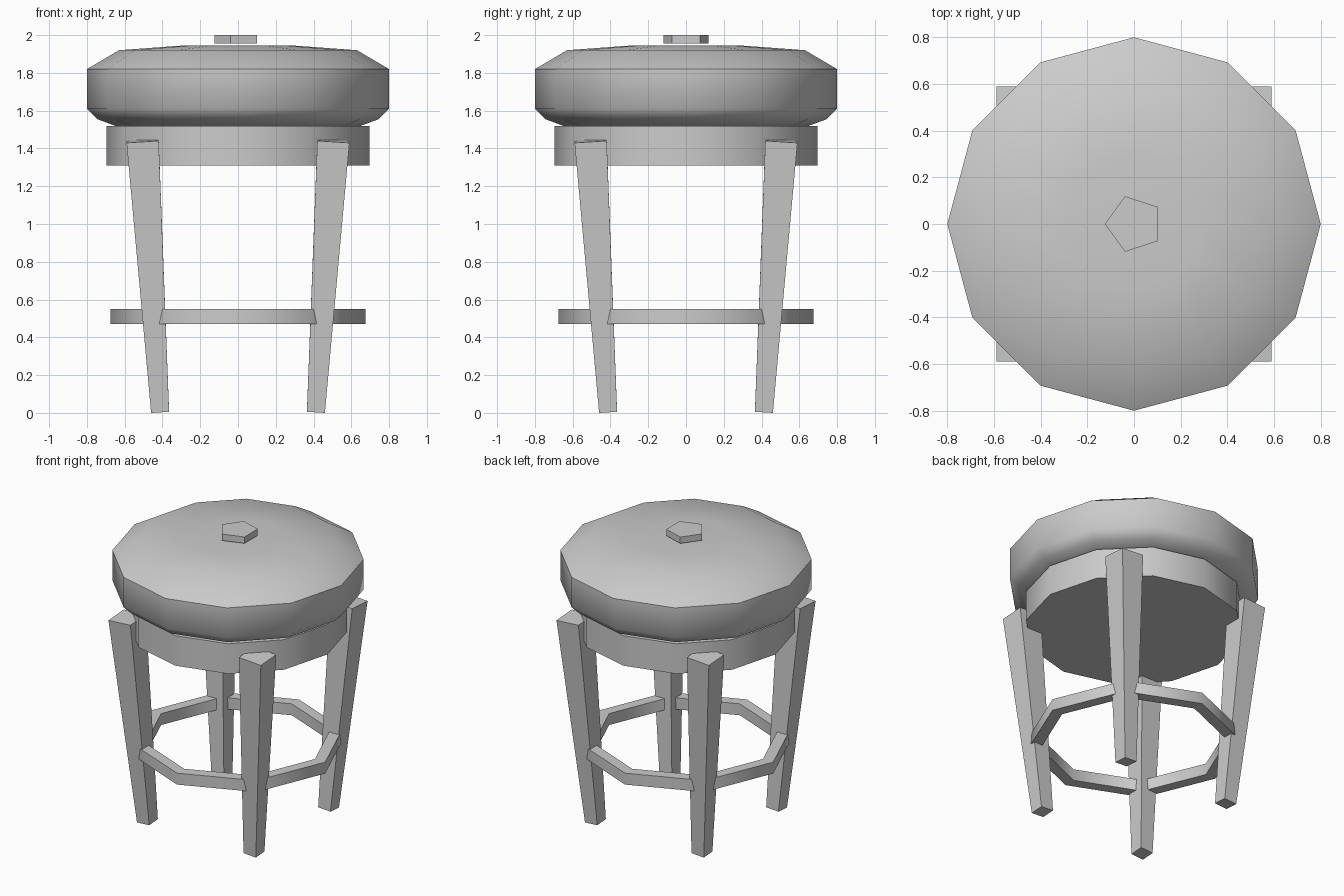
import bpy
import bmesh
from math import cos, sin, pi, radians

default = bpy.data.objects.get("Cube")
if default:
    bpy.data.objects.remove(default, do_unlink=True)

# One plain grey for the whole stool
grey = bpy.data.materials.new("plain_grey")
grey.use_nodes = True
colour = (0.6, 0.6, 0.6, 1.0)
grey.diffuse_color = colour
grey.node_tree.nodes["Principled BSDF"].inputs["Base Color"].default_value = colour


def finish(name, bm, smooth_angle=None):
    bmesh.ops.recalc_face_normals(bm, faces=bm.faces[:])
    mesh = bpy.data.meshes.new(name)
    bm.to_mesh(mesh)
    bm.free()
    mesh.materials.append(grey)
    obj = bpy.data.objects.new(name, mesh)
    bpy.context.collection.objects.link(obj)
    if smooth_angle:
        bpy.ops.object.select_all(action="DESELECT")
        obj.select_set(True)
        bpy.context.view_layer.objects.active = obj
        bpy.ops.object.shade_smooth_by_angle(angle=radians(smooth_angle))
    return obj


def lathe(name, profile, sides, start=0.0, closed=False, smooth_angle=None):
    """Turn (radius, height) points round z; cap the ends or close the loop."""
    bm = bmesh.new()
    rings = []
    for radius, z in profile:
        angles = [start + 2 * pi * i / sides for i in range(sides)]
        rings.append([bm.verts.new((radius * cos(a), radius * sin(a), z)) for a in angles])
    pairs = list(zip(rings, rings[1:]))
    if closed:
        pairs.append((rings[-1], rings[0]))
    else:
        bm.faces.new(rings[0])
        bm.faces.new(rings[-1])
    for low, high in pairs:
        for i in range(sides):
            j = (i + 1) % sides
            bm.faces.new((low[i], low[j], high[j], high[i]))
    return finish(name, bm, smooth_angle)


# Padded seat, its button and the apron below
lathe("seat_cushion",
      [(0.65, 1.52), (0.745, 1.555), (0.80, 1.61), (0.80, 1.82), (0.63, 1.92), (0.29, 1.945)],
      12, smooth_angle=50)
lathe("seat_button", [(0.125, 1.955), (0.125, 2.0)], 5, start=pi)
lathe("seat_apron", [(0.695, 1.31), (0.695, 1.52)], 12, smooth_angle=35)

# Octagonal foot ring
lathe("foot_ring", [(0.595, 0.47), (0.675, 0.47), (0.675, 0.55), (0.595, 0.55)],
      8, closed=True, smooth_angle=50)


# Tapered legs leaning outwards, with ends cut square to the lean
def leg(name, sx, sy):
    lean = 0.064
    bm = bmesh.new()
    bmesh.ops.create_cube(bm, size=2.0)
    for v in bm.verts:
        top = v.co.z > 0
        centre, half, z = (0.505, 0.085, 1.44) if top else (0.4125, 0.0475, 0.006)
        dx, dy = v.co.x * half, v.co.y * half
        v.co = (sx * (centre + dx), sy * (centre + dy), z - lean * (dx + dy))
    finish(name, bm)


for front, sy in (("front", -1), ("back", 1)):
    for side, sx in (("left", 1), ("right", -1)):
        leg(f"{front}_{side}_leg", sx, sy)
